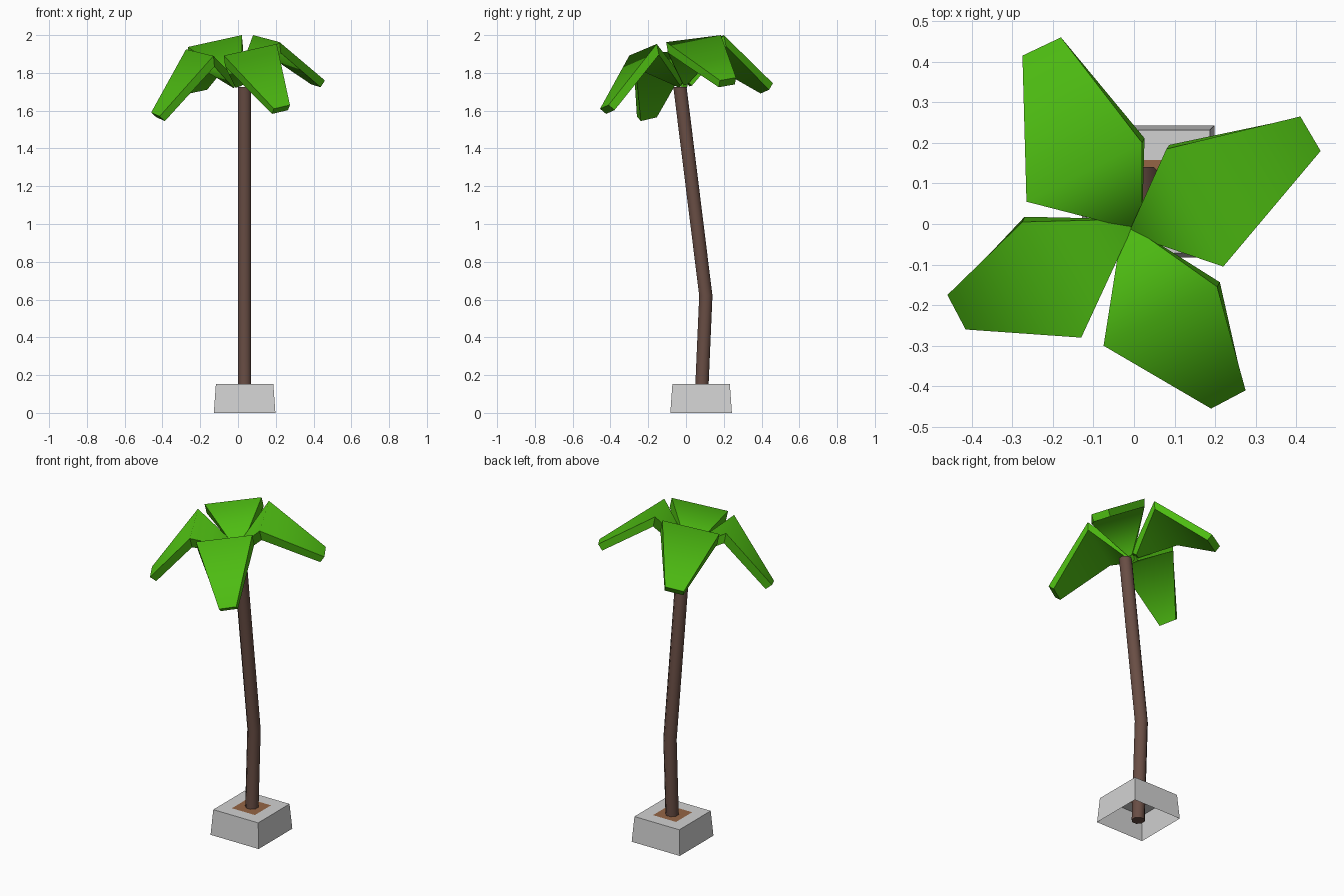
import bpy, bmesh, math
from mathutils import Vector

cube = bpy.data.objects.get("Cube")
if cube:
    bpy.data.objects.remove(cube, do_unlink=True)


def material(name, rgb):
    m = bpy.data.materials.new(name)
    m.use_nodes = True
    m.diffuse_color = (*rgb, 1)
    m.node_tree.nodes["Principled BSDF"].inputs["Base Color"].default_value = (*rgb, 1)
    return m


LEAF = material("leaf green", (0.075, 0.50, 0.006))
BARK = material("bark brown", (0.14, 0.075, 0.058))
STONE = material("stone grey", (0.64, 0.64, 0.64))
SOIL = material("soil brown", (0.30, 0.13, 0.06))


def finish(bm, name, *mats):
    bmesh.ops.recalc_face_normals(bm, faces=bm.faces)
    mesh = bpy.data.meshes.new(name)
    bm.to_mesh(mesh)
    bm.free()
    for m in mats:
        mesh.materials.append(m)
    obj = bpy.data.objects.new(name, mesh)
    bpy.context.collection.objects.link(obj)
    return obj


def ring(bm, centre, radius, sides, turn):
    return [bm.verts.new((centre[0] + radius * math.cos(math.tau * i / sides + turn),
                          centre[1] + radius * math.sin(math.tau * i / sides + turn),
                          centre[2])) for i in range(sides)]


def bridge(bm, a, b, smooth=False):
    for i in range(len(a)):
        j = (i + 1) % len(a)
        bm.faces.new((a[i], a[j], b[j], b[i])).smooth = smooth


# Planter: tapered box, open underneath, with a soil square set in the top
bm = bmesh.new()
diag = math.sqrt(2)
levels = [(0.163, 0), (0.152, 0.153), (0.078, 0.153)]
rings = [ring(bm, (0.035, 0.08, z), h * diag, 4, math.pi / 4) for h, z in levels]
for low, high in zip(rings, rings[1:]):
    bridge(bm, low, high)
bm.faces.new(rings[-1]).material_index = 1
finish(bm, "planter", STONE, SOIL)

# Trunk: round tube with one bend, leaning to the front
bm = bmesh.new()
path = [(0.035, 0.078, 0), (0.035, 0.105, 0.62), (0.035, -0.032, 1.725)]
rings = [ring(bm, p, 0.038, 8, math.pi / 8) for p in path]
for low, high in zip(rings, rings[1:]):
    bridge(bm, low, high, True)
bm.faces.new(rings[0])
bm.faces.new(rings[-1])
finish(bm, "trunk", BARK)


# Fronds: a short rising panel and a long drooping panel, thickened downward
def frond(name, inner, ridge, tip, thick=0.043):
    bm = bmesh.new()
    pairs = [[Vector(p) for p in pair] for pair in (inner, ridge, tip)]
    normals = []
    for (a, b), (c, d) in zip(pairs, pairs[1:]):
        n = ((c + d) - (a + b)).cross(d - c).normalized()
        normals.append(n if n.z > 0 else -n)
    mid = (normals[0] + normals[1]).normalized()
    mid /= mid.dot(normals[1])
    offsets = [normals[0], mid, normals[1]]
    top = [[bm.verts.new(p) for p in pair] for pair in pairs]
    under = [[bm.verts.new(p - n * thick) for p in pair] for pair, n in zip(pairs, offsets)]
    for layer in (top, under):
        for (a, b), (c, d) in zip(layer, layer[1:]):
            bm.faces.new((a, b, d, c)).smooth = True
    for side in (0, 1):
        for k in (0, 1):
            bm.faces.new((top[k][side], top[k + 1][side], under[k + 1][side], under[k][side]))
    for k in (0, 2):
        bm.faces.new((top[k][0], top[k][1], under[k][1], under[k][0]))
    finish(bm, name, LEAF)


frond("frond_back",
      [(0.02, 0.0, 1.76), (-0.005, -0.012, 1.755)],
      [(0.02, 0.2, 2.0), (-0.265, 0.055, 1.937)],
      [(-0.18, 0.46, 1.745), (-0.275, 0.415, 1.725)])
frond("frond_left",
      [(-0.008, -0.01, 1.765), (0.0, -0.03, 1.76)],
      [(0.08, 0.185, 2.0), (0.22, -0.105, 1.963)],
      [(0.41, 0.265, 1.775), (0.46, 0.18, 1.76)])
frond("frond_front",
      [(0.0, -0.01, 1.765), (-0.03, -0.015, 1.755)],
      [(0.205, -0.155, 1.953), (-0.075, -0.3, 1.892)],
      [(0.275, -0.41, 1.63), (0.19, -0.455, 1.61)])
frond("frond_right",
      [(0.0, 0.012, 1.755), (-0.005, -0.01, 1.76)],
      [(-0.275, 0.005, 1.925), (-0.13, -0.28, 1.89)],
      [(-0.46, -0.175, 1.59), (-0.415, -0.26, 1.57)])
